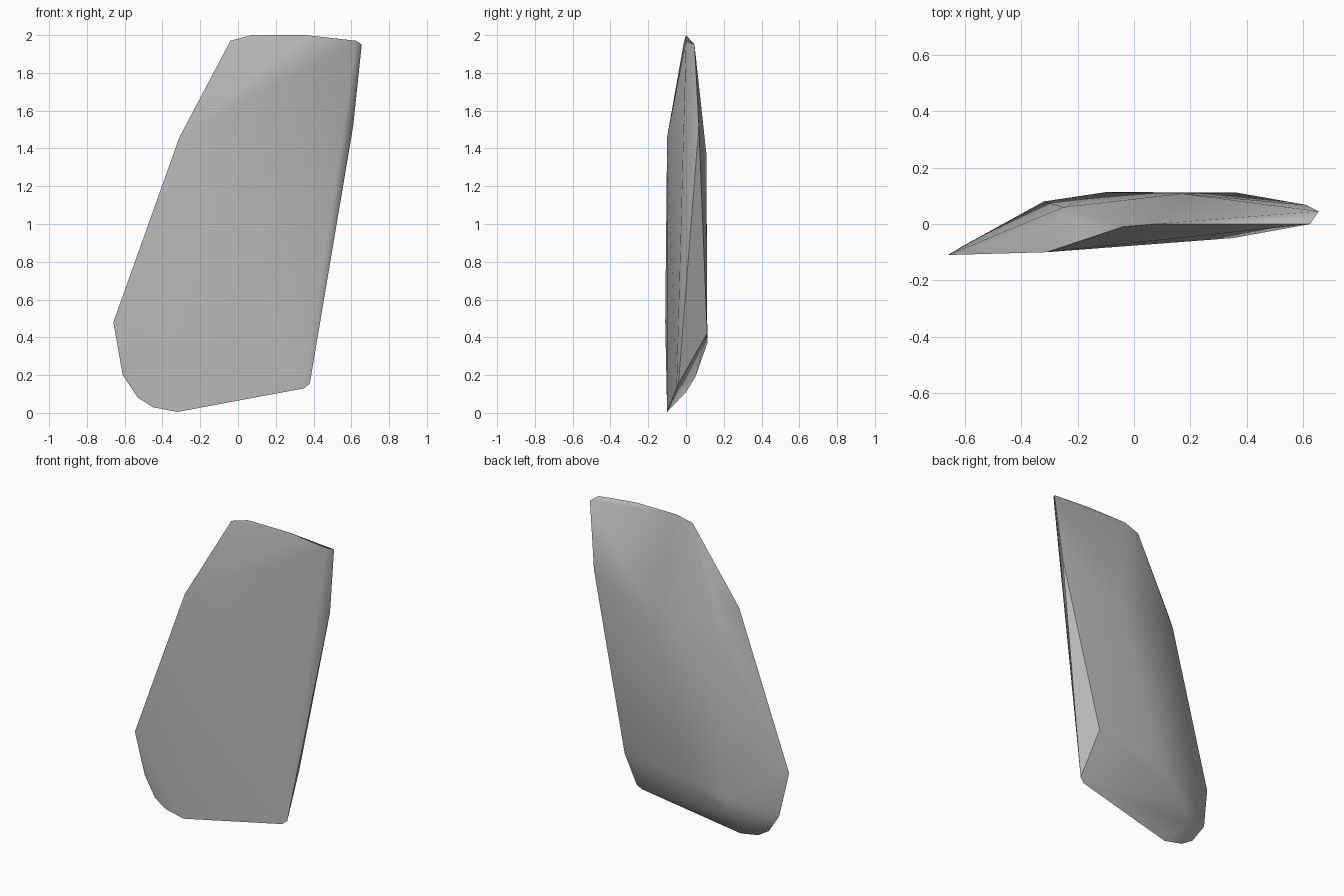
import bpy
import bmesh
import math

default_cube = bpy.data.objects.get("Cube")
if default_cube:
    bpy.data.objects.remove(default_cube, do_unlink=True)


def make_material(name, colour):
    material = bpy.data.materials.new(name)
    material.use_nodes = True
    material.diffuse_color = colour
    shader = next(n for n in material.node_tree.nodes if n.type == "BSDF_PRINCIPLED")
    shader.inputs["Base Color"].default_value = colour
    return material


def make_faceted_solid(name, corner_groups, material):
    """Wrap groups of corner points in one closed convex shell."""
    bm = bmesh.new()
    for group in corner_groups:
        for corner in group:
            bm.verts.new(corner)
    result = bmesh.ops.convex_hull(bm, input=bm.verts[:], use_existing_faces=False)
    loose = [v for v in bm.verts if not v.link_faces]
    bmesh.ops.delete(bm, geom=loose, context="VERTS")
    bmesh.ops.recalc_face_normals(bm, faces=bm.faces[:])
    mesh = bpy.data.meshes.new(name)
    bm.to_mesh(mesh)
    bm.free()
    mesh.materials.append(material)
    solid = bpy.data.objects.new(name, mesh)
    bpy.context.collection.objects.link(solid)
    return solid


# Broad front face, running round its rim
front_rim = [
    (-.66, -.11, .48), (-.32, -.1, .005), (.35, -.05, .13),
    (.625, 0, 1.97), (-.31, -.1, 1.46),
]

# Rounded lower corner
lower_corner = [
    (-.61, -.08, .2), (-.53, -.09, .08), (-.45, -.095, .03),
    (-.42, 0, .11), (-.35, .05, .19),
]

# Thin upper edge and the bevelled long side
upper_edge = [(.36, 0, 2), (.07, 0, 2), (-.04, -.01, 1.97), (-.25, .01, 1.5)]
long_side = [(.655, .045, 1.95), (.61, .068, 1.52), (.38, -.04, .155)]

# Gently domed back
back_dome = [
    (.36, .112, .42), (-.1, .113, .37), (-.32, .08, .3),
    (.17, .108, 1.37), (-.25, .06, 1.37),
]

grey = make_material("plain grey", (.5, .5, .5, 1))
shard = make_faceted_solid(
    "stone_shard",
    [front_rim, lower_corner, upper_edge, long_side, back_dome],
    grey,
)

# Soft back with crisp rim edges
bpy.ops.object.select_all(action="DESELECT")
shard.select_set(True)
bpy.context.view_layer.objects.active = shard
bpy.ops.object.shade_smooth_by_angle(angle=math.radians(40))
